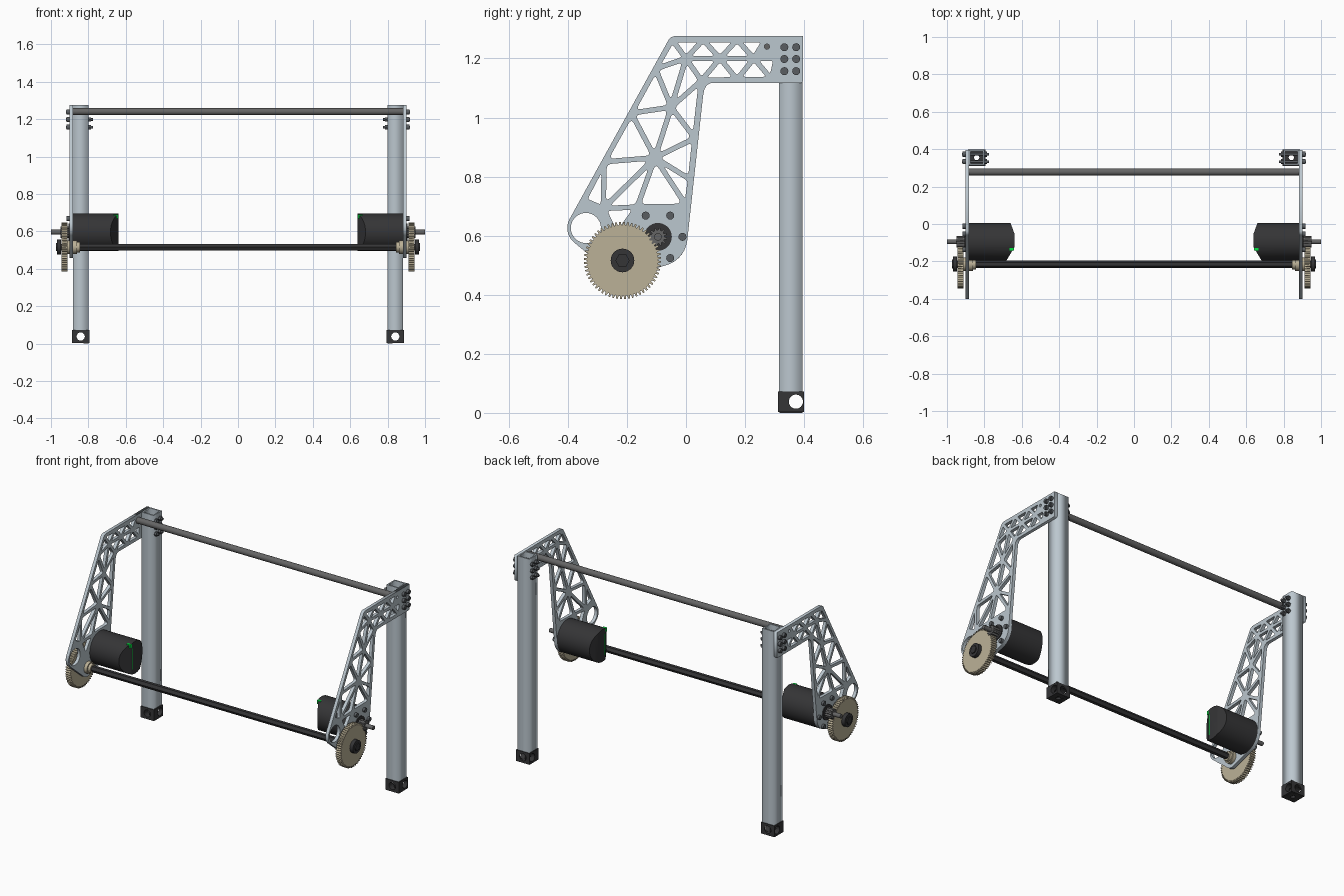
import bpy, bmesh
from math import radians, cos, sin, pi
from mathutils import Matrix, Vector

if "Cube" in bpy.data.objects:
    bpy.data.objects.remove(bpy.data.objects["Cube"])


def material(name, r, g, b):
    m = bpy.data.materials.new(name)
    m.diffuse_color = (r, g, b, 1)
    m.use_nodes = True
    m.node_tree.nodes["Principled BSDF"].inputs["Base Color"].default_value = m.diffuse_color
    return m


ALU = material("aluminium", .50, .57, .62)
STEEL = material("steel", .13, .13, .13)
DARK = material("dark", .035, .035, .037)
BOLT = material("bolt", .10, .11, .12)
TAN = material("tan", .50, .44, .31)
GREEN = material("green", .0, .8, .05)
SIDE = Matrix(((0, 0, 1, 0), (1, 0, 0, 0), (0, 1, 0, 0), (0, 0, 0, 1)))


def add(name, me, mat, mirror=True, smooth=True):
    ob = bpy.data.objects.new(name, me)
    bpy.context.scene.collection.objects.link(ob)
    me.materials.clear()
    me.materials.append(mat)
    if smooth:
        me.polygons.foreach_set("use_smooth", [True] * len(me.polygons))
        me.set_sharp_from_angle(angle=radians(35))
    if mirror:
        ob.modifiers.new("mirror", 'MIRROR').use_mirror_merge = False
    return ob


def sheet(name, loops, a, b, mat, side=True):
    """Outline with holes, extruded from a to b along x (side) or z."""
    cu = bpy.data.curves.new(name, 'CURVE')
    cu.dimensions, cu.fill_mode, cu.extrude = '2D', 'BOTH', (b - a) / 2
    for pts in loops:
        sp = cu.splines.new('POLY')
        sp.points.add(len(pts) - 1)
        for p, q in zip(sp.points, pts):
            p.co = (q[0], q[1], 0, 1)
        sp.use_cyclic_u = True
    tmp = bpy.data.objects.new("tmp", cu)
    bpy.context.scene.collection.objects.link(tmp)
    dg = bpy.context.evaluated_depsgraph_get()
    me = bpy.data.meshes.new_from_object(tmp.evaluated_get(dg))
    bpy.data.objects.remove(tmp)
    me.transform((SIDE if side else Matrix()) @ Matrix.Translation((0, 0, (a + b) / 2)))
    return add(name, me, mat, smooth=False)


def rods(name, parts, mat, mirror=True):
    """Cylinders along x: (y, z, radius, x0, x1, sides)."""
    bm = bmesh.new()
    for y, z, r, a, b, n in parts:
        bmesh.ops.create_cone(bm, cap_ends=True, segments=n, radius1=r, radius2=r, depth=b - a,
                              matrix=Matrix.Translation(((a + b) / 2, y, z)) @ Matrix.Rotation(pi / 2, 4, 'Y'))
    me = bpy.data.meshes.new(name)
    bm.to_mesh(me)
    return add(name, me, mat, mirror)


def box(name, lo, hi, mat):
    bm = bmesh.new()
    lo, hi = Vector(lo), Vector(hi)
    bmesh.ops.create_cube(bm, size=1, matrix=Matrix.Translation((lo + hi) / 2) @ Matrix.Diagonal((*(hi - lo), 1)))
    me = bpy.data.meshes.new(name)
    bm.to_mesh(me)
    return add(name, me, mat, smooth=False)


def arc(y, z, r, a, b, n=10):
    return [(y + r * cos(radians(a + (b - a) * i / n)), z + r * sin(radians(a + (b - a) * i / n)))
            for i in range(n + 1)]


def circle(y, z, r, n=32):
    return arc(y, z, r, 0, 360, n)[:-1]


def pocket(A, B, C, w=.0088, t=.13):
    """Triangle inset by half a strut width, with rounded corners."""
    P = [Vector(p) for p in (A, B, C)]
    a, b, c = (P[1] - P[2]).length, (P[2] - P[0]).length, (P[0] - P[1]).length
    s = (a + b + c) / 2
    centre = (P[0] * a + P[1] * b + P[2] * c) / (2 * s)
    r = (s * (s - a) * (s - b) * (s - c)) ** .5 / s
    P = [centre + (p - centre) * (1 - w / r) for p in P]
    out = []
    for i in range(3):
        p = P[i]
        u, v = p.lerp(P[i - 1], t), p.lerp(P[(i + 1) % 3], t)
        out += [u * (1 - k) ** 2 + p * 2 * k * (1 - k) + v * k * k for k in (0, .25, .5, .75, 1)]
    return out


def gear(y, z, r, depth, n):
    pts = []
    for i in range(n):
        for f, rr in ((0, r - depth), (.3, r - depth), (.45, r), (.8, r)):
            t = 2 * pi * (i + f) / n
            pts.append((y + rr * cos(t), z + rr * sin(t)))
    return pts


AX = (-.215, .516)   # long axle
MO = (-.095, .596)   # motor axis

# side plate outline
outline = (arc(-.339, .626, .063, 151, 228) + arc(*AX, .058, 228, 286.7) + arc(*MO, .1, 286.7, 353)
           + [(.058, 1.075), (.062, 1.095), (.071, 1.11), (.085, 1.117), (.39, 1.117), (.396, 1.123),
              (.396, 1.276), (-.038, 1.276), (-.05, 1.272), (-.059, 1.263)])
# truss nodes
N = dict(T0=(-.047, 1.263), T1=(.058, 1.263), T2=(.173, 1.263), T3=(.268, 1.263),
         M1=(.115, 1.2), M2=(.23, 1.2), M3=(.305, 1.2), R1=(.052, 1.125), K2=(.173, 1.129), K3=(.29, 1.129),
         H1=(0, 1.2), H2=(-.05, 1.035), H3=(-.105, .864),
         L1=(-.103, 1.165), L2=(-.185, 1.015), L3=(-.277, .85), L4=(-.345, .72),
         R2=(.03, .93), R3=(.015, .79), B=(-.28, .692), C=(-.165, .697), D=(.002, .70), E=(-.235, .6))
cells = """T0 L1 H1,L1 H2 H1,H1 H2 R1,L1 L2 H2,L2 H3 H2,H2 H3 R2,H2 R2 R1,L2 L3 H3,L3 B H3,H3 B C,H3 C D,
H3 D R3,H3 R3 R2,L3 L4 B,B C E,T0 T1 H1,H1 M1 T1,T1 T2 M1,M1 M2 T2,T2 T3 M2,
H1 R1 M1,M1 R1 K2,M1 K2 M2,M2 K2 K3,M2 K3 M3"""
holes = [pocket(*(N[k] for k in c.split())) for c in cells.split(",")]
holes += [circle(-.339, .626, .051), circle(.274, 1.24, .009, 16)]
sheet("side_plate", [outline] + holes, .882, .902, ALU)


# hollow posts
def rect(x0, x1, y0, y1):
    return [(x0, y0), (x1, y0), (x1, y1), (x0, y1)]


sheet("post", [rect(.80, .882, .315, .395), rect(.808, .874, .323, .387)], .07, 1.276, ALU, side=False)

# foot blocks bored along three axes
foot = box("foot", (.795, .311, .003), (.887, .399, .073), DARK)
bm = bmesh.new()
for rot, r, at in ((Matrix.Rotation(pi / 2, 4, 'Y'), .024, (.841, .372, .038)),
                   (Matrix.Rotation(pi / 2, 4, 'X'), .022, (.841, .355, .038)),
                   (Matrix(), .014, (.841, .355, .038))):
    c = bpy.data.meshes.new("foot_bore")
    b2 = bmesh.new()
    bmesh.ops.create_cone(b2, cap_ends=True, segments=24, radius1=r, radius2=r, depth=.2,
                          matrix=Matrix.Translation(at) @ rot)
    b2.to_mesh(c)
    cutter = add("foot_bore_cutter", c, DARK, mirror=False, smooth=False)
    cutter.hide_render = True
    cutter.hide_set(True)
    mod = foot.modifiers.new("bore", 'BOOLEAN')
    mod.operation, mod.object = 'DIFFERENCE', cutter
    foot.modifiers.move(len(foot.modifiers) - 1, len(foot.modifiers) - 2)
box("foot_pad", (.80, .316, 0), (.825, .394, .006), DARK)

# post bolts with heads and nuts
spots = [(y, z) for y in (.333, .373) for z in (1.157, 1.198, 1.238)]
rods("post_bolts", [(y, z, .007, .776, .92, 12) for y, z in spots], BOLT)
rods("post_bolt_heads", [(y, z, .0135, .902, .917, 16) for y, z in spots], BOLT)
rods("post_nuts", [(y, z, .0135, .786, .80, 6) for y, z in spots], BOLT)

# cross bars
rods("top_bar", [(.278, 1.24, .019, -.882, .882, 32)], STEEL, mirror=False)
rods("axle", [(*AX, .02, -.955, .955, 6)], DARK, mirror=False)

# axle gear, hub and bearings
sheet("large_gear", [gear(*AX, .131, .011, 60)], .912, .944, TAN)
rods("axle_hub", [(*AX, .04, .946, .968, 32), (*AX, .024, .968, .974, 6)], DARK)
rods("axle_bearing", [(*AX, .036, .862, .882, 32), (*AX, .028, .845, .862, 32), (*AX, .036, .902, .912, 32)], TAN)

# motor, with tapered inner end
bm = bmesh.new()
bmesh.ops.create_cone(bm, cap_ends=True, segments=64, radius1=.1, radius2=.1, depth=.242,
                      matrix=Matrix.Translation((.761, *MO)) @ Matrix.Rotation(pi / 2, 4, 'Y'))
for co, no in (((.64, -.05, 0), (-.055, .02, 0)), ((.64, -.125, 0), (-.075, -.045, 0))):
    cut = bmesh.ops.bisect_plane(bm, geom=bm.verts[:] + bm.edges[:] + bm.faces[:],
                                 plane_co=co, plane_no=no, clear_outer=True)
    bmesh.ops.holes_fill(bm, edges=[e for e in bm.edges if e.is_boundary])
bmesh.ops.recalc_face_normals(bm, faces=bm.faces[:])
me = bpy.data.meshes.new("motor")
bm.to_mesh(me)
add("motor", me, DARK)
box("motor_light", (.641, -.142, .668), (.666, -.118, .69), GREEN)
box("motor_light_strip", (.638, -.123, .53), (.643, -.117, .66), GREEN)

# motor boss, pinion, shaft and mounting bolts
rods("motor_boss", [(*MO, .047, .88, .907, 32)], DARK)
sheet("pinion", [gear(*MO, .031, .008, 12)], .905, .948, STEEL)
rods("motor_shaft", [(*MO, .013, .90, 1.0, 16)], STEEL)
rods("motor_bolts", [(MO[0] + .083 * cos(radians(a)), MO[1] + .083 * sin(radians(a)), .0135, .90, .916, 16)
                     for a in (-60, 0, 60, 120)], BOLT)
